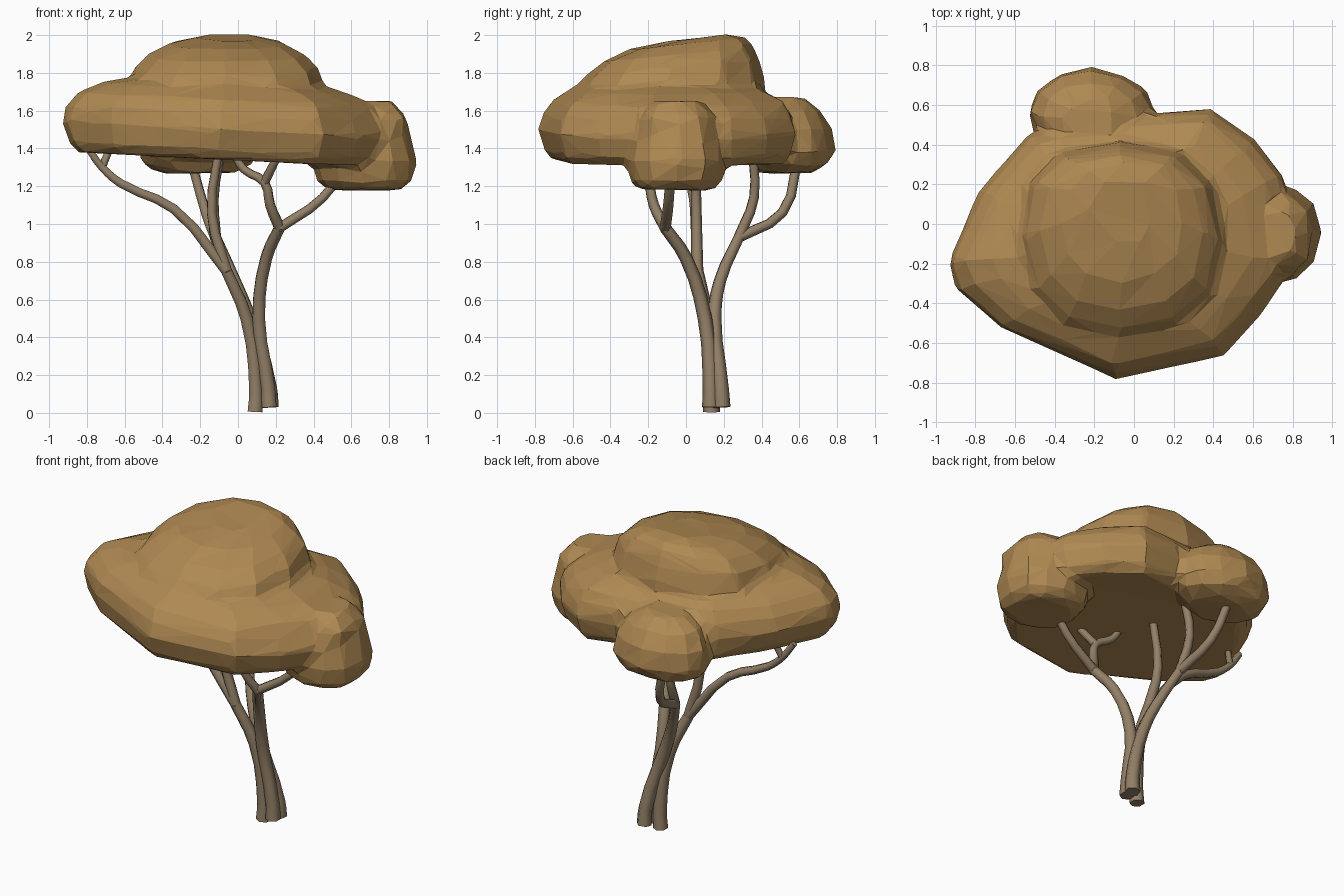
import bpy, bmesh, math, random

if "Cube" in bpy.data.objects:
    bpy.data.objects.remove(bpy.data.objects["Cube"])

random.seed(4)


def material(name, rgb):
    m = bpy.data.materials.new(name)
    m.diffuse_color = (*rgb, 1)
    m.use_nodes = True
    m.node_tree.nodes["Principled BSDF"].inputs["Base Color"].default_value = m.diffuse_color
    return m


leaf = material("dry_foliage", (0.43, 0.25, 0.085))
bark = material("bark", (0.29, 0.215, 0.135))


def oval(cx, cy, rx, ry, sides=12, power=0.85):
    """Slightly squared ellipse."""
    def bulge(v):
        return math.copysign(abs(v) ** power, v)
    angles = [i * math.tau / sides for i in range(sides)]
    return [(cx + rx * bulge(math.cos(a)), cy + ry * bulge(math.sin(a))) for a in angles]


def lobe(bm, outline, focus, profile, tilt=(0, 0), jitter=0.01):
    """Stack an outline shrunk toward a focus by each (height, scale), and tilt it."""
    rings = []
    for z, s in profile:
        ring = []
        for px, py in outline:
            dx, dy = (px - focus[0]) * s, (py - focus[1]) * s
            wobble = [random.uniform(-jitter, jitter) for _ in range(3)]
            ring.append(bm.verts.new((focus[0] + dx + wobble[0], focus[1] + dy + wobble[1],
                                      z + tilt[0] * dx + tilt[1] * dy + wobble[2] / 2)))
        rings.append(ring)
    for a, b in zip(rings, rings[1:]):
        for i in range(len(a)):
            bm.faces.new((a[i - 1], a[i], b[i], b[i - 1]))
    bm.faces.new(rings[0][::-1])
    bm.faces.new(rings[-1])


# Canopy: broad main mass plus crown, right lobe and back lobe
main_outline = [(-.94, -.2), (-.9, -.33), (-.67, -.53), (-.1, -.78), (.45, -.66), (.63, -.46),
                (.82, -.2), (.76, .24), (.6, .43), (.4, .59), (.15, .57), (-.53, .46), (-.78, .16)]
bm = bmesh.new()
lobe(bm, main_outline, (-.03, -.12),
     [(1.34, .9), (1.39, .96), (1.5, 1), (1.58, .97), (1.66, .9), (1.72, .74), (1.76, .55)], (-.05, 0))
lobe(bm, oval(-.07, -.09, .53, .51), (-.05, .14),
     [(1.6, 1.02), (1.74, 1), (1.85, .91), (1.92, .78), (1.97, .58), (1.995, .3)], (0, .11))
lobe(bm, oval(.67, -.05, .275, .265), (.7, -.05),
     [(1.18, .7), (1.22, .9), (1.33, 1), (1.47, .88), (1.57, .8), (1.65, .5)])
lobe(bm, oval(-.22, .56, .32, .225, power=1), (-.22, .5),
     [(1.27, .6), (1.31, .88), (1.38, 1), (1.5, .95), (1.6, .75), (1.67, .4)])
bmesh.ops.recalc_face_normals(bm, faces=bm.faces)
mesh = bpy.data.meshes.new("canopy")
bm.to_mesh(mesh)
bm.free()
mesh.materials.append(leaf)
canopy = bpy.data.objects.new("canopy", mesh)
bpy.context.collection.objects.link(canopy)

# Fuse the lobes and facet them into irregular flat faces
fuse = canopy.modifiers.new("fuse", 'REMESH')
fuse.mode = 'VOXEL'
fuse.voxel_size = 0.03
facet = canopy.modifiers.new("facet", 'DECIMATE')
facet.ratio = 0.05


def limb(name, thick, thin, *path):
    """Six-sided tube bent smoothly through a few points, tapering evenly."""
    cu = bpy.data.curves.new(name, 'CURVE')
    cu.dimensions = '3D'
    cu.bevel_depth = 1.0
    cu.bevel_resolution = 1
    cu.resolution_u = 3
    cu.use_fill_caps = True
    s = cu.splines.new('BEZIER')
    s.bezier_points.add(len(path) - 1)
    for i, (p, co) in enumerate(zip(s.bezier_points, path)):
        p.co = co
        p.handle_left_type = p.handle_right_type = 'AUTO'
        p.radius = thick + (thin - thick) * i / (len(path) - 1)
    cu.materials.append(bark)
    ob = bpy.data.objects.new(name, cu)
    bpy.context.collection.objects.link(ob)
    bpy.ops.object.select_all(action='DESELECT')
    ob.select_set(True)
    bpy.context.view_layer.objects.active = ob
    bpy.ops.object.convert(target='MESH')
    bpy.context.object.data.shade_flat()


# Forks where stems split into branches
back_fork, left_fork, right_fork = (-.12, .28, .93), (-.06, .06, .75), (.22, -.11, .98)
mid_fork, tip_fork = (.14, -.19, 1.22), (-.72, .03, 1.3)

# Three stems bundled together at the base
limb("back_stem", .047, .031, (.17, .19, .03), (.165, .185, .13), (.06, .15, .5), (-.02, .18, .7), back_fork)
limb("left_stem", .045, .033, (.09, .135, .005), (.095, .135, .11), (.045, .11, .5), left_fork)
limb("right_stem", .045, .031, (.165, .13, .03), (.16, .13, .13), (.11, .1, .5), (.15, 0, .82), right_fork)

# Branches forking up into the canopy
limb("back_inner_branch", .031, .025, back_fork, (-.13, .36, 1.14), (-.09, .35, 1.4))
limb("back_outer_branch", .031, .025, back_fork, (-.17, .51, 1.06), (-.25, .59, 1.34))
limb("left_branch", .032, .02, left_fork, (-.34, .05, 1.08), (-.62, .03, 1.215), tip_fork, (-.8, .02, 1.41))
limb("left_twig", .021, .018, tip_fork, (-.67, .06, 1.42))
limb("left_upright_branch", .032, .024, left_fork, (-.14, .055, 1.06), (-.1, .05, 1.4))
limb("right_branch", .03, .024, right_fork, (.45, -.09, 1.14), (.6, -.08, 1.36))
limb("middle_branch", .03, .021, right_fork, (.17, -.17, 1.1), mid_fork, (.03, -.165, 1.29), (-.03, -.15, 1.39))
limb("middle_twig", .026, .021, mid_fork, (.22, -.29, 1.38))
